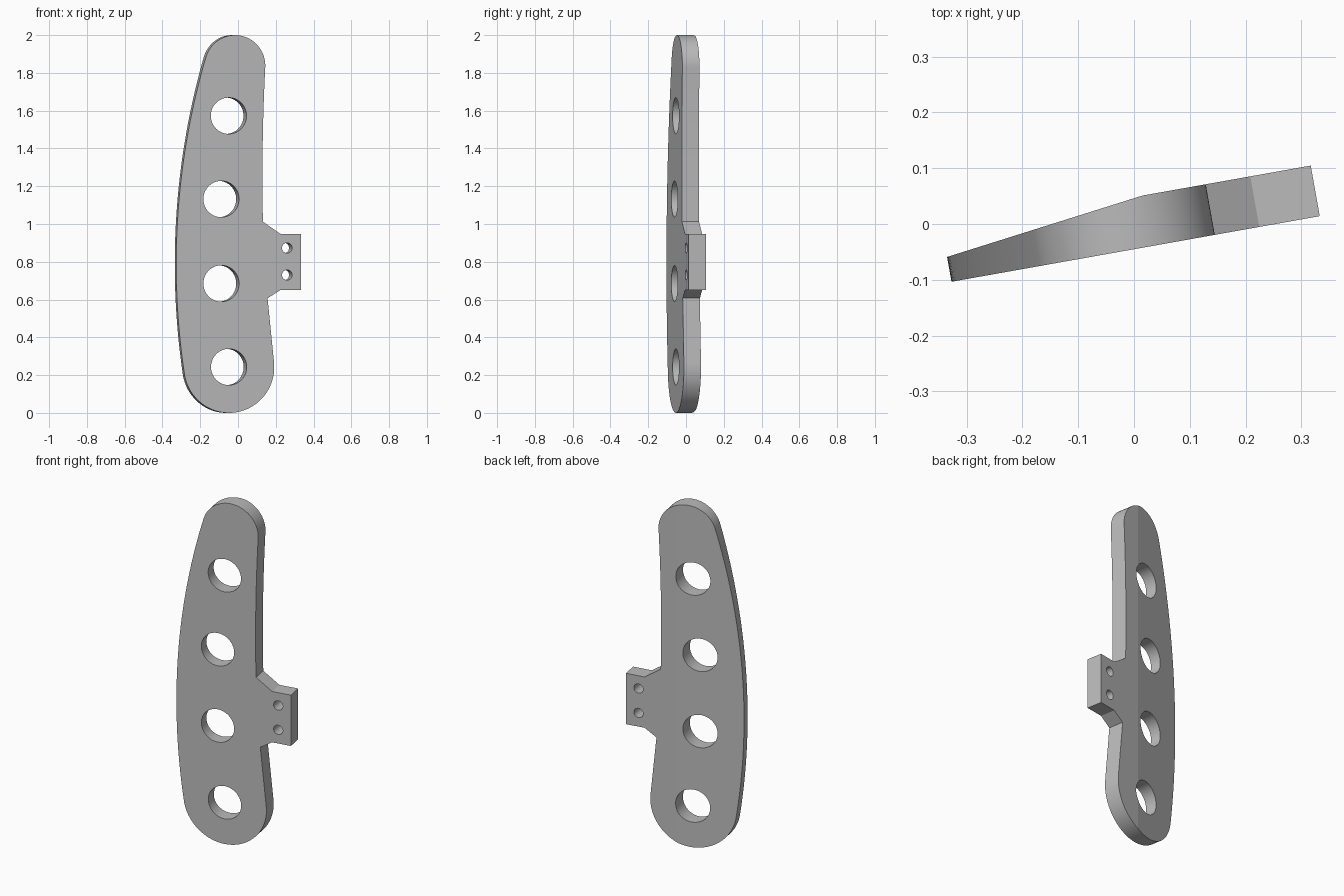
import bpy
import bmesh
from math import cos, sin, atan2, pi, radians
from mathutils import Matrix, Vector

if "Cube" in bpy.data.objects:
    bpy.data.objects.remove(bpy.data.objects["Cube"])

FRONT, BACK = -0.0445, 0.0475
TILT = radians(10.1)


def arc(cx, cz, r, start, end, steps):
    angles = [start + (end - start) * i / steps for i in range(steps + 1)]
    return [(cx + r * cos(a), cz + r * sin(a)) for a in angles]


# Grey metal
grey = bpy.data.materials.new("grey_metal")
grey.use_nodes = True
colour = (0.5, 0.5, 0.5, 1)
grey.diffuse_color = colour
grey.node_tree.nodes["Principled BSDF"].inputs["Base Color"].default_value = colour

# Outline: rounded ends joined by a long bowed edge, with a tab on one side
top = Vector((-0.024, 1.837))
low = Vector((-0.056, 0.243))
bow = Vector((3.51, 0.787))
top_r, low_r, bow_r = 0.163, 0.243, 3.85
a_top = atan2(top.y - bow.y, top.x - bow.x)
a_low = atan2(low.y - bow.y, low.x - bow.x) + 2 * pi

tab = [(0.151, 0.607), (0.22, 0.65), (0.33, 0.65),
       (0.33, 0.948), (0.22, 0.948)]
waist = []
for i in range(17):
    z = 1.012 + 0.816 * i / 16
    waist.append((0.1235 + 0.045 * (z - 1.25) ** 2, z))

outline = tab + waist
outline += arc(*top, top_r, radians(-3), a_top, 48)[1:]
outline += arc(*bow, bow_r, a_top, a_low, 40)[1:]
outline += arc(*low, low_r, a_low, 2 * pi + radians(5), 52)[1:]

# Plate body
bm = bmesh.new()
face = bm.faces.new([bm.verts.new((u, FRONT, z)) for u, z in outline])
grown = bmesh.ops.extrude_face_region(bm, geom=[face])
moved = [v for v in grown["geom"] if isinstance(v, bmesh.types.BMVert)]
bmesh.ops.translate(bm, verts=moved, vec=(0, BACK - FRONT, 0))

# Back thins toward the bowed edge
slope = Vector((-0.047, 0.365, 0)).normalized()
bmesh.ops.bisect_plane(bm, geom=bm.verts[:] + bm.edges[:] + bm.faces[:],
                       plane_co=(0.024, BACK, 0), plane_no=slope,
                       clear_outer=True)
bmesh.ops.holes_fill(bm, edges=[e for e in bm.edges if e.is_boundary])
bmesh.ops.recalc_face_normals(bm, faces=bm.faces[:])
mesh = bpy.data.meshes.new("plate")
bm.to_mesh(mesh)
bm.free()
mesh.materials.append(grey)
plate = bpy.data.objects.new("plate", mesh)
bpy.context.collection.objects.link(plate)

# Four large holes and two screw holes
holes = [(-0.058, 1.573, 0.096), (-0.098, 1.132, 0.096),
         (-0.098, 0.685, 0.096), (-0.057, 0.243, 0.096),
         (0.256, 0.873, 0.027), (0.256, 0.73, 0.027)]
bm = bmesh.new()
for u, z, r in holes:
    place = Matrix.Translation((u, 0, z)) @ Matrix.Rotation(pi / 2, 4, "X")
    bmesh.ops.create_cone(bm, cap_ends=True, segments=80, radius1=r,
                          radius2=r, depth=0.4, matrix=place)
cut_mesh = bpy.data.meshes.new("hole_cutter")
bm.to_mesh(cut_mesh)
bm.free()
cut_mesh.materials.append(grey)
cutter = bpy.data.objects.new("hole_cutter", cut_mesh)
cutter.hide_render = True
bpy.context.collection.objects.link(cutter)

drill = plate.modifiers.new("holes", "BOOLEAN")
drill.operation = "DIFFERENCE"
drill.solver = "EXACT"
drill.object = cutter
bpy.ops.object.select_all(action="DESELECT")
plate.select_set(True)
bpy.context.view_layer.objects.active = plate
bpy.ops.object.modifier_apply(modifier="holes")
bpy.data.objects.remove(cutter)

# Smooth rounded walls, crisp rims and back crease
bpy.ops.object.shade_smooth_by_angle(angle=radians(6))
plate.rotation_euler.z = TILT
